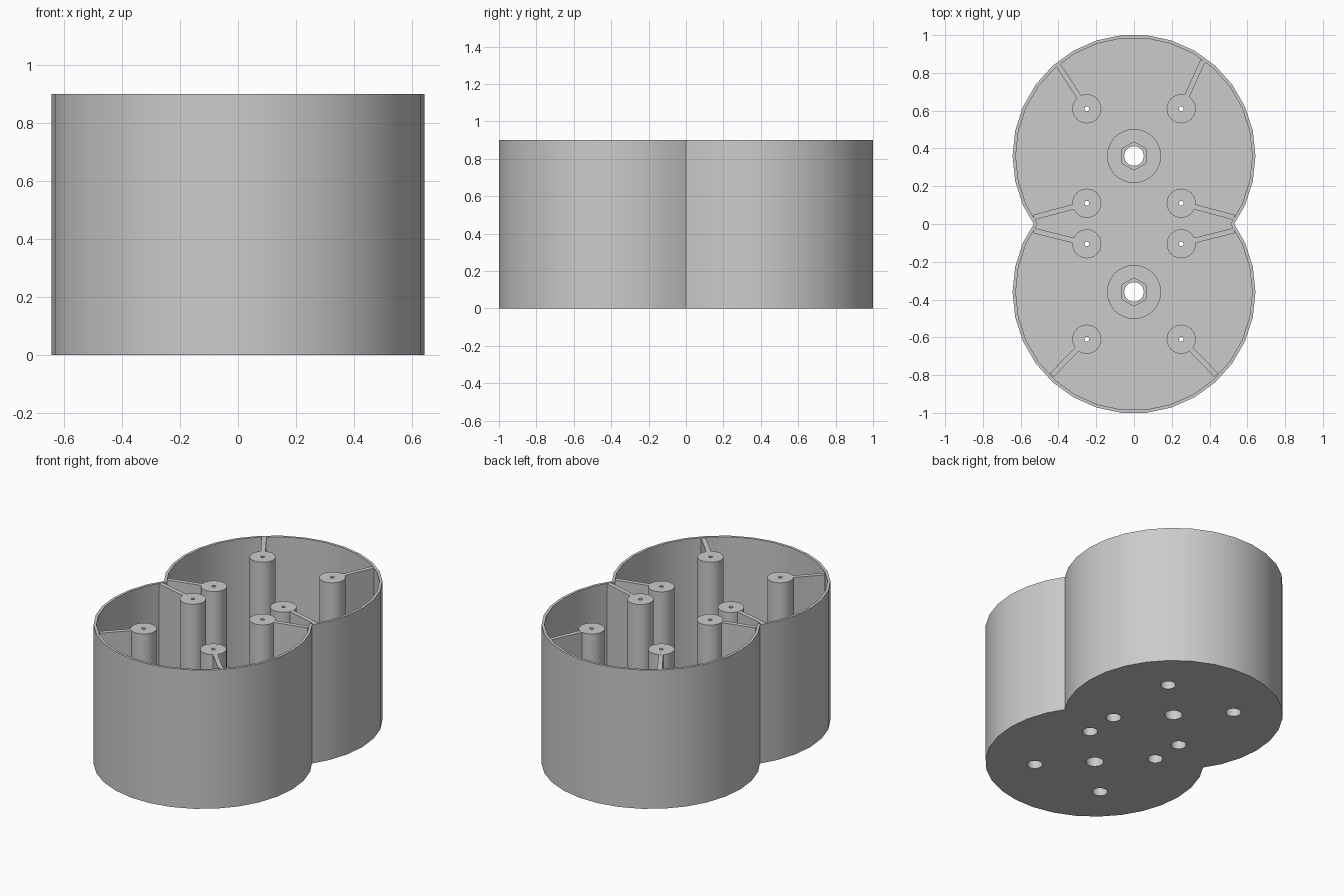
import bpy
import bmesh
import math
from mathutils import Matrix, Vector

old = bpy.data.objects.get("Cube")
if old:
    bpy.data.objects.remove(old, do_unlink=True)

HEIGHT, FLOOR = 0.9, 0.04
LOBE_Y, OUTER_R, INNER_R = 0.36, 0.643, 0.626
POST_R, BORE_R, SCREW_R = 0.077, 0.045, 0.012
BOSS_R, HOLE_R, HEX_APOTHEM = 0.143, 0.052, 0.064
BOSS_TOP, NUT_FLOOR, BORE_TOP = 0.2, 0.1, 0.3
SIDES = 24

grey = bpy.data.materials.new("plain_grey")
grey.use_nodes = True
grey.diffuse_color = (0.6, 0.6, 0.6, 1)
grey.node_tree.nodes["Principled BSDF"].inputs["Base Color"].default_value = (0.6, 0.6, 0.6, 1)


def finish(bm, name):
    bmesh.ops.recalc_face_normals(bm, faces=bm.faces)
    mesh = bpy.data.meshes.new(name)
    bm.to_mesh(mesh)
    bm.free()
    mesh.materials.append(grey)
    obj = bpy.data.objects.new(name, mesh)
    bpy.context.collection.objects.link(obj)
    return obj


def select_only(obj):
    bpy.ops.object.select_all(action="DESELECT")
    obj.select_set(True)
    bpy.context.view_layer.objects.active = obj


def smooth(obj):
    select_only(obj)
    bpy.ops.object.shade_smooth_by_angle(angle=math.radians(30))


def bridge(bm, a, b):
    for i in range(len(a)):
        j = (i + 1) % len(a)
        bm.faces.new((a[i], a[j], b[j], b[i]))


def outline(radius):
    """Figure-eight outline: two overlapping circles, merged at y = 0."""
    step = math.radians(12)
    ring = [Vector((radius * math.cos(k * step), LOBE_Y + radius * math.sin(k * step)))
            for k in range(-3, 19)]
    for end, nxt in ((0, 1), (-1, -2)):
        a, b = ring[end], ring[nxt]
        ring[end] = a.lerp(b, -a.y / (b.y - a.y))
    return ring + [-p for p in ring[1:-1]]


def hexagon(angle):
    return HEX_APOTHEM / math.cos(angle % math.radians(60) - math.radians(30) + 0.0)


def turned(name, profile, x, y):
    """Turn a profile of (radius, z); a radius may be a function of the angle."""
    bm = bmesh.new()
    rings = []
    for r, z in profile:
        ring = []
        for i in range(SIDES):
            a = math.tau * i / SIDES
            # hexagon corners point along y
            rad = r(a + math.radians(30)) if callable(r) else r
            ring.append(bm.verts.new((x + rad * math.cos(a), y + rad * math.sin(a), z)))
        rings.append(ring)
    for a, b in zip(rings, rings[1:]):
        bridge(bm, a, b)
    obj = finish(bm, name)
    smooth(obj)


# Double round tub with thin wall
bm = bmesh.new()
loops = [[bm.verts.new((p.x, p.y, z)) for p in outline(r)]
         for r, z in ((OUTER_R, 0), (OUTER_R, HEIGHT), (INNER_R, HEIGHT), (INNER_R, FLOOR))]
for a, b in zip(loops, loops[1:]):
    bridge(bm, a, b)
bm.faces.new(loops[0])
bm.faces.new(loops[-1])
tub = finish(bm, "tub")

# Posts: centre and the point where each rib meets the wall
posts = [((0.25, 0.61), (0.365, 0.865)), ((-0.25, 0.61), (-0.4, 0.84))]
for s in (1, -1):
    posts += [((s * 0.25, 0.11), (s * 0.53, 0.035)),
              ((s * 0.25, -0.105), (s * 0.53, -0.035)),
              ((s * 0.25, -0.61), (s * 0.435, -0.8))]

# Openings through the floor
bm = bmesh.new()
holes = [(p, BORE_R) for p, _ in posts] + [((0, s * LOBE_Y), HOLE_R) for s in (1, -1)]
for (x, y), r in holes:
    bmesh.ops.create_cone(bm, cap_ends=True, segments=SIDES, radius1=r, radius2=r, depth=0.3,
                          matrix=Matrix.Translation((x, y, 0)) @ Matrix.Rotation(math.pi / 2, 4, "Z"))
cutter = finish(bm, "hole_cutter")
cutter.hide_render = True
cut = tub.modifiers.new("holes", "BOOLEAN")
cut.operation = "DIFFERENCE"
cut.solver = "EXACT"
cut.object = cutter
select_only(tub)
bpy.ops.object.modifier_apply(modifier=cut.name)
bpy.data.objects.remove(cutter, do_unlink=True)
smooth(tub)

# Screw posts with a wide bore below and a fine hole on top, each with a rib
for n, (centre, wall) in enumerate(posts, 1):
    turned(f"post_{n}", [(POST_R, FLOOR), (POST_R, HEIGHT), (SCREW_R, HEIGHT),
                         (SCREW_R, BORE_TOP), (BORE_R, BORE_TOP), (BORE_R, FLOOR)], *centre)
    a, b = Vector(centre), Vector(wall)
    along = (b - a).normalized()
    a += along * POST_R * 0.96
    side = Vector((-along.y, along.x)) * 0.014
    top = HEIGHT - 0.001
    bm = bmesh.new()
    base = [bm.verts.new((*p, FLOOR)) for p in (a - side, b - side, b + side, a + side)]
    upper = [bm.verts.new((v.co.x, v.co.y, top)) for v in base]
    bridge(bm, base, upper)
    bm.faces.new(upper)
    bm.faces.new(base[::-1])
    finish(bm, f"rib_{n}")

# Central bosses with a hexagonal nut recess
for name, s in (("back_boss", 1), ("front_boss", -1)):
    turned(name, [(BOSS_R, FLOOR), (BOSS_R, BOSS_TOP), (hexagon, BOSS_TOP),
                  (hexagon, NUT_FLOOR), (HOLE_R, NUT_FLOOR), (HOLE_R, FLOOR)], 0, s * LOBE_Y)
